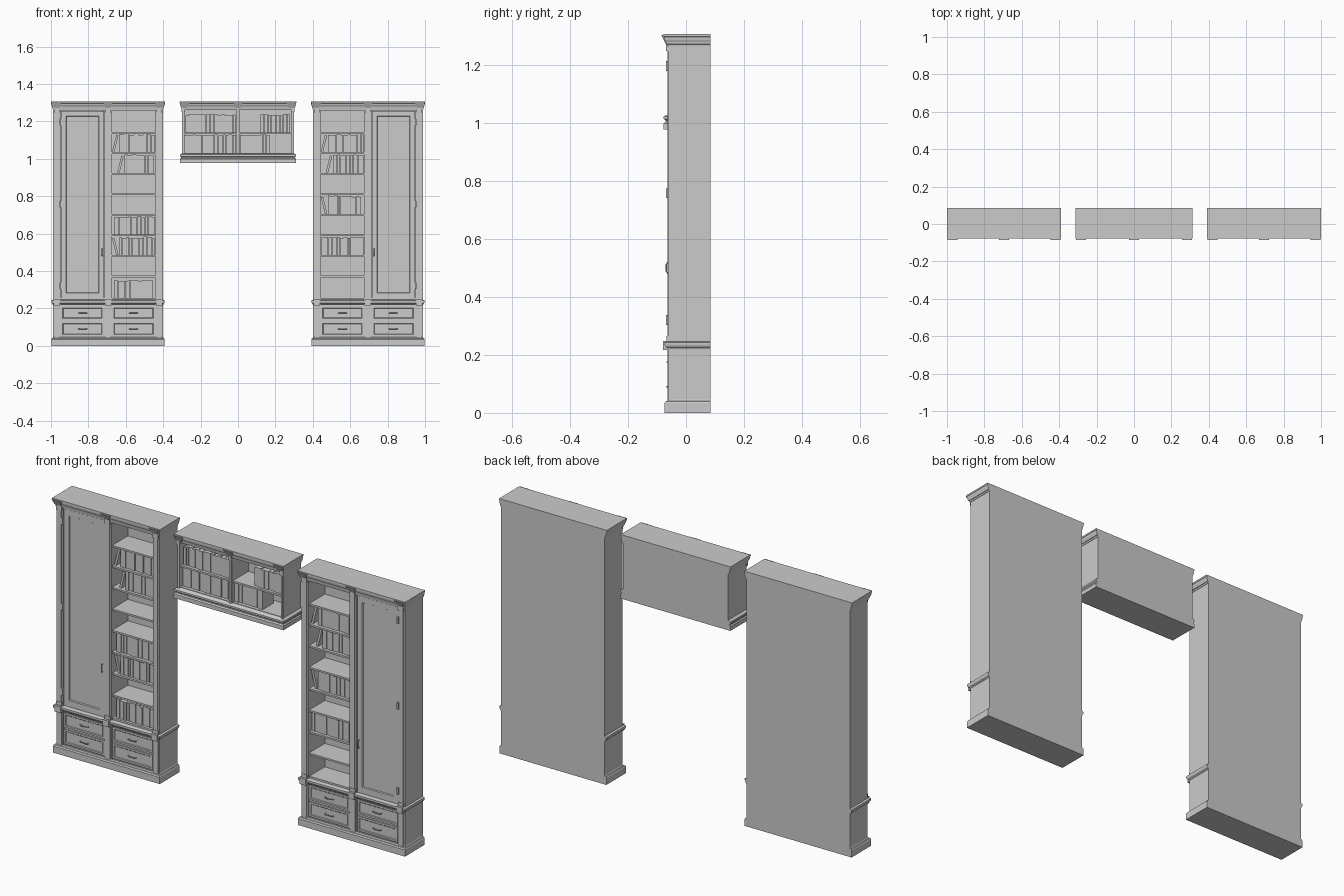
import bpy, bmesh, math, random
from mathutils import Matrix, Vector

if "Cube" in bpy.data.objects:
    bpy.data.objects.remove(bpy.data.objects["Cube"])

random.seed(4)
YF, YB = -0.06, 0.085          # cabinet front and back


def finish(name, bm):
    bmesh.ops.recalc_face_normals(bm, faces=bm.faces)
    me = bpy.data.meshes.new(name)
    bm.to_mesh(me)
    bm.free()
    ob = bpy.data.objects.new(name, me)
    bpy.context.collection.objects.link(ob)
    return ob


def add_box(bm, x0, x1, y0, y1, z0, z1):
    m = (Matrix.Translation(((x0 + x1) / 2, (y0 + y1) / 2, (z0 + z1) / 2))
         @ Matrix.Diagonal((abs(x1 - x0), y1 - y0, z1 - z0, 1)))
    return bmesh.ops.create_cube(bm, size=1, matrix=m)['verts']


def box(name, x0, x1, y0, y1, z0, z1):
    bm = bmesh.new()
    add_box(bm, x0, x1, y0, y1, z0, z1)
    return finish(name, bm)


def panel(name, x0, x1, y0, y1, z0, z1, border, depth):
    """Slab whose front face has an inset, stepped-back field."""
    bm = bmesh.new()
    add_box(bm, x0, x1, y0, y1, z0, z1)
    bm.normal_update()
    f = min(bm.faces, key=lambda f: f.calc_center_median().y)
    for t, d in ((border, 0), (0.003, depth)):
        bmesh.ops.inset_region(bm, faces=[f], thickness=t, use_even_offset=True)
        for v in f.verts:
            v.co.y += d
    return finish(name, bm)


def moulding(name, xa, xb, profile):
    """Stack of rectangles; each (overhang, z) spreads to front and sides."""
    x0, x1 = sorted((xa, xb))
    bm = bmesh.new()
    rings = [[bm.verts.new(p) for p in ((x0 - o, YF - 1.4 * o, z), (x1 + o, YF - 1.4 * o, z),
                                        (x1 + o, YB, z), (x0 - o, YB, z))] for o, z in profile]
    for a, b in zip(rings, rings[1:]):
        for i in range(4):
            j = (i + 1) % 4
            bm.faces.new((a[i], a[j], b[j], b[i]))
    bm.faces.new(rings[0])
    bm.faces.new(rings[-1])
    return finish(name, bm)


def handle(name, x, y, z, length, vertical=False):
    cu = bpy.data.curves.new(name, 'CURVE')
    cu.dimensions = '3D'
    cu.bevel_depth = 0.0022
    cu.bevel_resolution = 1
    sp = cu.splines.new('POLY')
    h = length / 2
    pts = [(-h, 0), (-h, -0.006), (-h * 0.6, -0.011), (h * 0.6, -0.011), (h, -0.006), (h, 0)]
    sp.points.add(len(pts) - 1)
    for p, (a, b) in zip(sp.points, pts):
        p.co = (x, y + b, z + a, 1) if vertical else (x + a, y + b, z, 1)
    bpy.context.collection.objects.link(bpy.data.objects.new(name, cu))


def corbel(name, x):
    """Tapered bracket on the cornice."""
    bm = bmesh.new()
    for v in add_box(bm, x - 0.027, x + 0.027, -0.085, -0.06, 1.272, 1.302):
        if v.co.z < 1.28:
            v.co.x = x + (v.co.x - x) * 0.45
            v.co.y = max(v.co.y, -0.070)
    finish(name, bm)


def books(name, x0, x1, z, lean=0):
    """Row of upright books; lean -1 / 1 tilts the first one left / right."""
    bm = bmesh.new()
    x = x0
    if lean:
        w, h, a = 0.012, 0.092, 0.24
        vs = add_box(bm, 0, w, -0.04, 0.045, 0, h)
        run = h * math.sin(a)
        px = x + run if lean < 0 else x
        pz = z if lean < 0 else z + w * math.sin(a)
        bmesh.ops.transform(bm, verts=vs, matrix=Matrix.Translation((px, 0, pz))
                            @ Matrix.Rotation(a * lean, 4, 'Y'))
        x += run + w + 0.003
    while x < x1 - 0.008:
        w = min(random.uniform(0.011, 0.026), x1 - x)
        add_box(bm, x, x + w - 0.0012, -0.042 + random.uniform(0, 0.006), 0.045,
                z, z + random.uniform(0.091, 0.098))
        x += w
    finish(name, bm)


CORNICE = [(0.002, 1.262), (0.003, 1.27), (0.006, 1.272), (0.007, 1.279), (0.010, 1.286),
           (0.011, 1.293), (0.011, 1.296), (0.0125, 1.297), (0.0125, 1.305)]
SHELVES = [0.375, 0.485, 0.595, 0.705, 0.815, 0.925, 1.035, 1.14]
STILES = [(0.402, 0.441), (0.675, 0.714), (0.949, 0.988)]

# Two tall cabinets, mirrored about the centre
for s, side in ((-1, 'left'), (1, 'right')):
    def sbox(name, x0, x1, *r):
        return box(f'{side}_{name}', *sorted((s * x0, s * x1)), *r)

    # carcass
    sbox('lower_carcass', 0.402, 0.988, -0.052, YB, 0.01, 0.255)
    sbox('cupboard_body', 0.69, 0.988, -0.046, YB, 0.25, 1.265)
    sbox('back_panel', 0.402, 0.70, 0.073, YB, 0.25, 1.265)
    sbox('top_rail', 0.402, 0.988, YF, YB, 1.258, 1.27)
    for i, (a, b) in enumerate(STILES):
        sbox(f'stile_{i}', a, b, YF, YB, 0.01, 1.265)
        m = (a + b) / 2
        # pilaster with foot and capital, mid block and corbel
        sbox(f'pilaster_{i}', m - 0.011, m + 0.011, -0.064, YF, 0.25, 1.262)
        sbox(f'pilaster_foot_{i}', m - 0.015, m + 0.015, -0.067, YF, 0.245, 0.265)
        sbox(f'pilaster_capital_{i}', m - 0.015, m + 0.015, -0.069, YF, 1.248, 1.272)
        sbox(f'lower_pilaster_{i}', m - 0.013, m + 0.013, -0.064, YF, 0.04, 0.22)
        sbox(f'mid_block_{i}', m - 0.017, m + 0.017, -0.079, YF, 0.216, 0.248)
        corbel(f'{side}_corbel_{i}', s * (0.4205, 0.695, 0.9695)[i])
    # mouldings
    moulding(f'{side}_base', s * 0.402, s * 0.988,
             [(0.010, 0), (0.010, 0.034), (0.007, 0.040), (0.003, 0.041), (0, 0.046)])
    moulding(f'{side}_mid_moulding', s * 0.402, s * 0.988,
             [(0.002, 0.218), (0.003, 0.224), (0.008, 0.229), (0.010, 0.236), (0.010, 0.243), (0, 0.246)])
    moulding(f'{side}_cornice', s * 0.402, s * 0.988, CORNICE)
    # door with hinges and pull
    x0, x1 = sorted((s * 0.716, s * 0.947))
    panel(f'{side}_door', x0, x1, -0.057, -0.045, 0.253, 1.256, 0.028, 0.005)
    for i, z in enumerate((0.32, 0.757, 1.195)):
        sbox(f'hinge_{i}', 0.946, 0.955, -0.069, -0.056, z - 0.017, z + 0.017)
    handle(f'{side}_door_handle', s * 0.727, -0.057, 0.5, 0.04, True)
    # drawers
    for i, (a, b, hx) in enumerate(((0.444, 0.672, 0.558), (0.717, 0.946, 0.83))):
        for j, (z0, z1) in enumerate(((0.052, 0.128), (0.138, 0.212))):
            xa, xb = sorted((s * a, s * b))
            panel(f'{side}_drawer_{i}_{j}', xa, xb, -0.058, -0.045, z0, z1, 0.009, 0.003)
            handle(f'{side}_drawer_handle_{i}_{j}', s * hx, -0.055, (z0 + z1) / 2, 0.045)
    # shelves
    for i, z in enumerate(SHELVES):
        sbox(f'shelf_{i}', 0.44, 0.676, -0.054, 0.074, z - 0.009, z)

for i, (x0, x1, z, lean) in enumerate((
        (-0.673, -0.446, 1.035, 1), (-0.645, -0.446, 0.925, 1), (-0.66, -0.446, 0.595, 0),
        (-0.673, -0.446, 0.485, -1), (-0.66, -0.446, 0.255, 0),
        (0.443, 0.673, 1.035, 1), (0.47, 0.673, 0.925, 1),
        (0.443, 0.66, 0.705, -1), (0.446, 0.673, 0.485, 0))):
    books(f'tall_cabinet_books_{i}', x0, x1, z, lean)

# Central overhead bookcase
W = 0.299
box('bridge_back_panel', -W, W, 0.073, YB, 1.0, 1.265)
box('bridge_floor', -W, W, -0.055, YB, 1.0, 1.031)
box('bridge_top_rail', -W, W, YF, YB, 1.26, 1.275)
box('bridge_shelf', -W + 0.01, W - 0.01, -0.054, 0.074, 1.132, 1.141)
for i, (a, b) in enumerate(((-W, -0.287), (-0.008, 0.008), (0.287, W))):
    box(f'bridge_stile_{i}', a, b, YF, YB, 1.0, 1.265)
    m = (a + b) / 2
    box(f'bridge_pilaster_{i}', m - 0.005, m + 0.005, -0.064, YF, 1.02, 1.27)
    box(f'bridge_capital_{i}', m - 0.009, m + 0.009, -0.069, YF, 1.25, 1.272)
    corbel(f'bridge_corbel_{i}', (-0.283, 0, 0.283)[i])
moulding('bridge_base', -W, W, [(0.012, 0.977), (0.012, 0.998), (0.007, 1.003), (0.007, 1.008),
                                (0.012, 1.013), (0.012, 1.022), (0, 1.029)])
moulding('bridge_cornice', -W, W, CORNICE)
for i, (x0, x1, z) in enumerate(((-0.28, -0.01, 1.141), (-0.286, -0.01, 1.031),
                                 (0.12, 0.285, 1.141), (0.01, 0.17, 1.031))):
    books(f'bridge_books_{i}', x0, x1, z)
